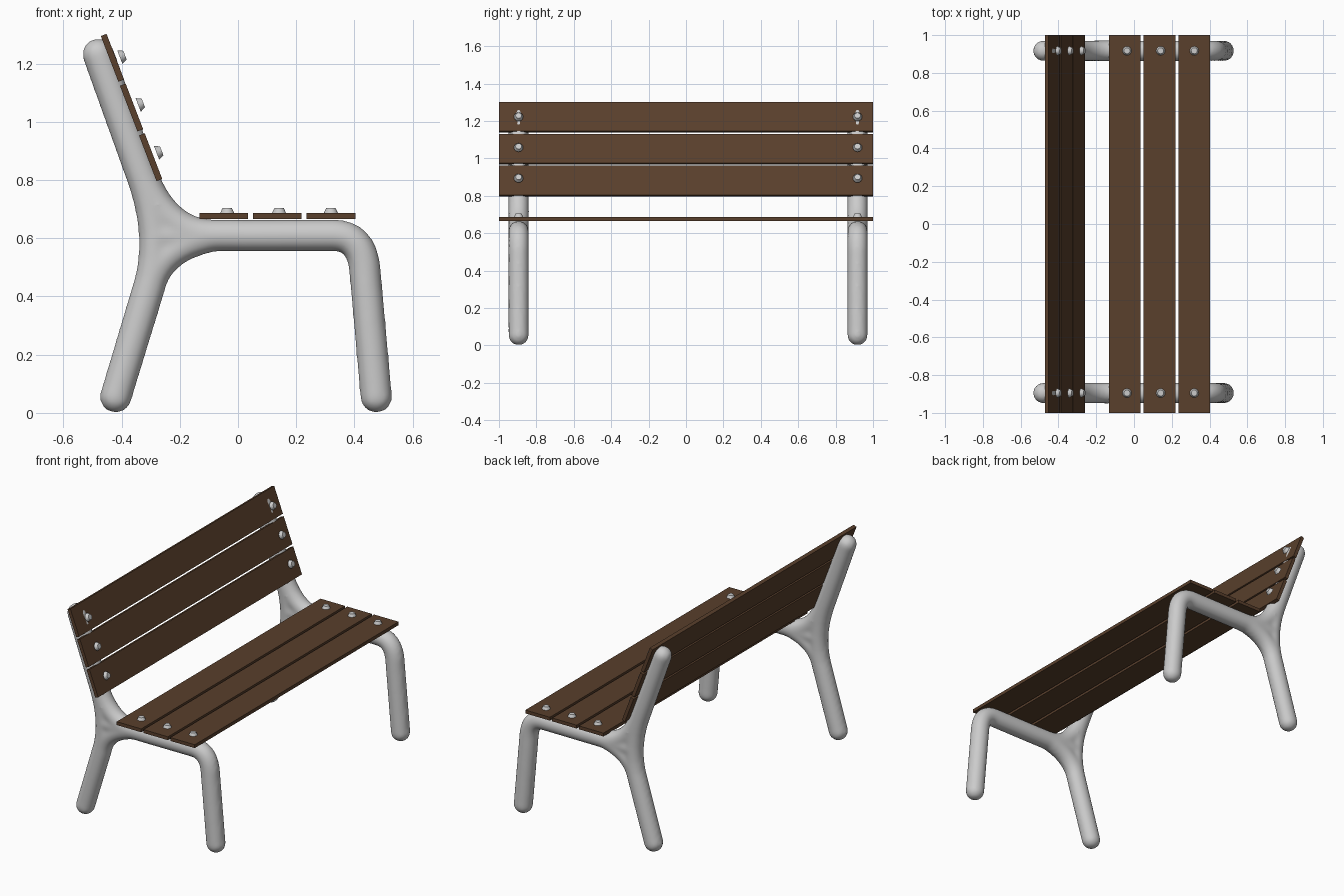
import bpy, bmesh, math
from mathutils import Vector, Matrix

if "Cube" in bpy.data.objects:
    bpy.data.objects.remove(bpy.data.objects["Cube"])

R = 0.055                      # tube radius
FRAME_Y = (-0.895, 0.917)      # the two end frames
TILT = math.radians(69)        # backrest rotation from flat
link = bpy.context.scene.collection.objects.link

wood = bpy.data.materials.new("brown_wood")
wood.diffuse_color = (0.10, 0.05, 0.025, 1)
wood.use_nodes = True
wood.node_tree.nodes["Principled BSDF"].inputs["Base Color"].default_value = wood.diffuse_color


def rounded(start, a, corner, b, end, n=12):
    """Straight run, quadratic bend from a to b, straight run."""
    a, c, b = Vector(a), Vector(corner), Vector(b)
    bend = [a * (1 - t) ** 2 + c * 2 * t * (1 - t) + b * t * t
            for t in (i / n for i in range(n + 1))]
    return [Vector(start)] + bend + [Vector(end)]


def frame_mesh(paths, ends):
    """Sweep round tubes along xz paths, close the ends with balls."""
    cu = bpy.data.curves.new("frame_paths", 'CURVE')
    cu.dimensions = '3D'
    cu.bevel_depth = R
    cu.bevel_resolution = 6
    cu.use_fill_caps = True
    for path in paths:
        s = cu.splines.new('POLY')
        s.points.add(len(path) - 1)
        for p, v in zip(s.points, path):
            p.co = (v.x, 0, v.y, 1)
    tmp = bpy.data.objects.new("frame_paths", cu)
    link(tmp)
    bpy.context.view_layer.update()
    dg = bpy.context.evaluated_depsgraph_get()
    me = bpy.data.meshes.new_from_object(tmp.evaluated_get(dg))
    bpy.data.objects.remove(tmp)
    bm = bmesh.new()
    bm.from_mesh(me)
    bmesh.ops.remove_doubles(bm, verts=bm.verts, dist=1e-5)
    for x, z in ends:
        bmesh.ops.create_uvsphere(bm, u_segments=24, v_segments=16, radius=R,
                                  matrix=Matrix.Translation((x, 0, z)))
    bm.to_mesh(me)
    bm.free()
    return me


# Bent tube frame: back post, rear leg, seat bar and front leg blended together
top, rear, front = (-0.48, 1.232), (-0.42, 0.055), (0.475, 0.055)
paths = [
    rounded(top, (-0.325, 0.80), (-0.26, 0.61), (-0.302, 0.45), rear),
    rounded(top, (-0.33, 0.82), (-0.25, 0.61), (-0.08, 0.61), (0, 0.61)),
    rounded(rear, (-0.305, 0.43), (-0.275, 0.572), (-0.08, 0.61), (0, 0.61)),
    rounded((-0.285, 0.608), (0.33, 0.61), (0.43, 0.61), (0.437, 0.48), front),
]
frame = bpy.data.objects.new("end_frame_left",
                             frame_mesh(paths, [top, rear, front, (-0.24, 0.605)]))
link(frame)
rm = frame.modifiers.new("blend", 'REMESH')
rm.mode = 'VOXEL'
rm.voxel_size = 0.011
rm.use_smooth_shade = True
sm = frame.modifiers.new("soften", 'SMOOTH')
sm.factor = 0.5
sm.iterations = 8
frame.location.y = FRAME_Y[0]
other = frame.copy()
other.name = "end_frame_right"
other.location.y = FRAME_Y[1]
link(other)

# Shared slat board, top face at local z = 0
bm = bmesh.new()
bmesh.ops.create_cube(bm, size=1, matrix=Matrix.Translation((0, 0, -0.0105))
                      @ Matrix.Diagonal((0.168, 2, 0.021, 1)))
slat_mesh = bpy.data.meshes.new("slat")
bm.to_mesh(slat_mesh)
bm.free()
slat_mesh.materials.append(wood)

# Shared tapered bolt head, base at local z = 0
bm = bmesh.new()
bmesh.ops.create_cone(bm, cap_ends=True, segments=16, radius1=0.025, radius2=0.016,
                      depth=0.019, matrix=Matrix.Translation((0, 0, 0.0095)))
for f in bm.faces:
    f.smooth = len(f.verts) == 4
for e in bm.edges:
    e.smooth = all(len(f.verts) == 4 for f in e.link_faces)
bolt_mesh = bpy.data.meshes.new("bolt")
bm.to_mesh(bolt_mesh)
bm.free()


def place(name, mesh, base, offset):
    ob = bpy.data.objects.new(name, mesh)
    ob.matrix_world = base @ Matrix.Translation(offset)
    link(ob)


# Seat and backrest: three slats each, bolted at both frames
groups = [
    ("seat", Matrix.Translation((0.135, 0, 0.687)), 0.184, 0.006, 0.178, -0.002),
    ("back", Matrix.Translation((-0.356, 0, 1.053)) @ Matrix.Rotation(TILT, 4, 'Y'),
     0.183, 0.0, 0.176, 0.014),
]
for name, base, pitch, shift, bolt_pitch, lift in groups:
    for i in (-1, 0, 1):
        place(f"{name}_slat_{i + 2}", slat_mesh, base, (i * pitch, 0, 0))
        for side, y in zip(("left", "right"), FRAME_Y):
            place(f"{name}_bolt_{side}_{i + 2}", bolt_mesh, base,
                  (i * bolt_pitch + shift, y, lift))
